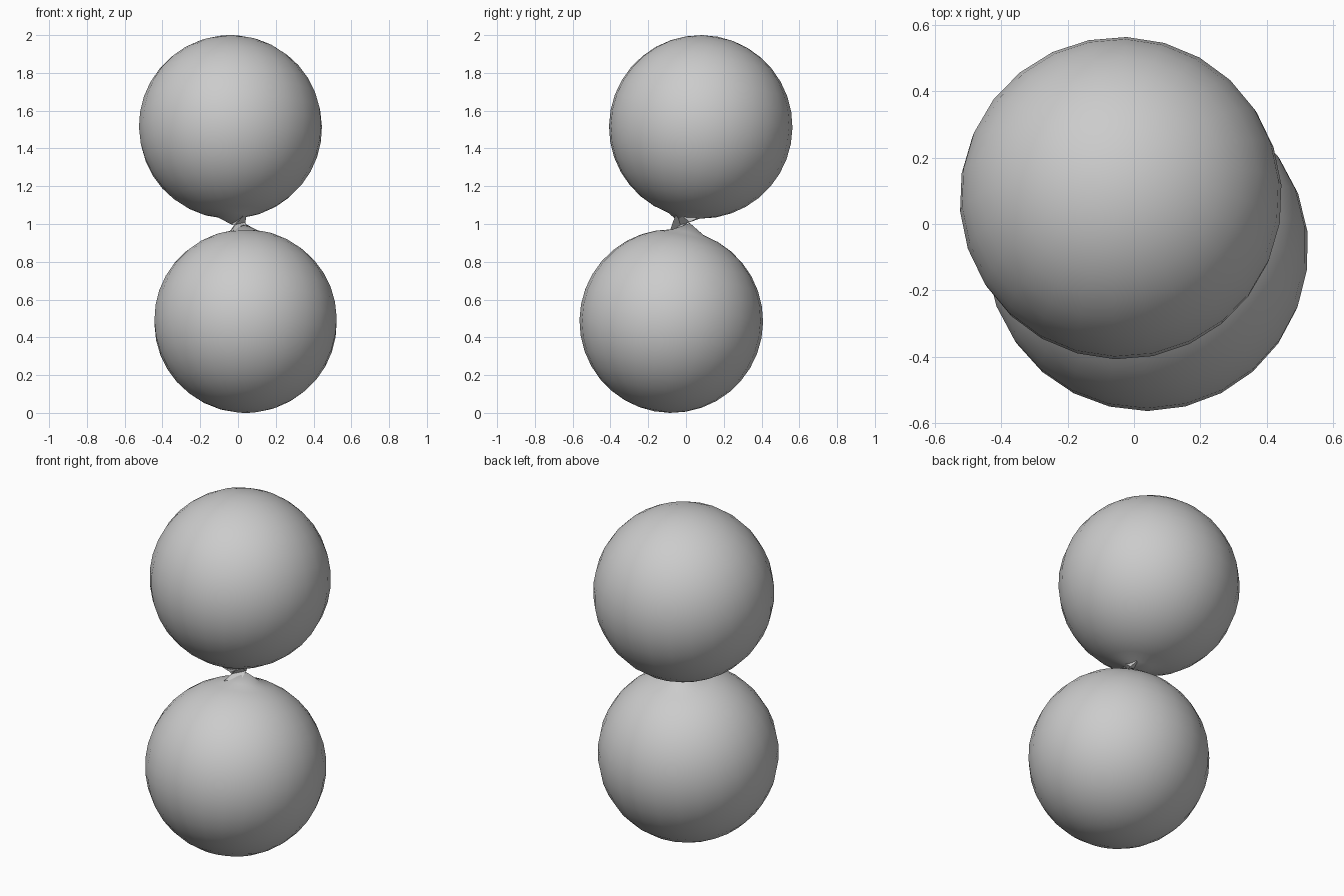
import bpy, bmesh, math
from mathutils import Vector

cube = bpy.data.objects.get("Cube")
if cube:
    bpy.data.objects.remove(cube, do_unlink=True)

grey = bpy.data.materials.new("light grey")
grey.use_nodes = True
grey.diffuse_color = (0.6, 0.6, 0.6, 1)
grey.node_tree.nodes["Principled BSDF"].inputs["Base Color"].default_value = (0.6, 0.6, 0.6, 1)


def add_object(name, bm, smooth):
    bmesh.ops.recalc_face_normals(bm, faces=bm.faces)
    mesh = bpy.data.meshes.new(name)
    bm.to_mesh(mesh)
    bm.free()
    mesh.materials.append(grey)
    for poly in mesh.polygons:
        poly.use_smooth = smooth
    obj = bpy.data.objects.new(name, mesh)
    bpy.context.collection.objects.link(obj)
    return obj


def ball(name, centre, tip):
    """Sphere whose pole is drawn out to a small point at the pinch."""
    centre, tip = Vector(centre), Vector(tip)
    bm = bmesh.new()
    bmesh.ops.create_uvsphere(bm, u_segments=26, v_segments=18, radius=1)
    turn = Vector((0, 0, 1)).rotation_difference(tip - centre)
    for v in bm.verts:
        pole = v.co.z > 0.999
        v.co = tip if pole else centre + (turn @ v.co) * 0.486
    return add_object(name, bm, True)


# Two balls, point-symmetric about the pinch
ball("upper_ball", (-0.040, 0.078, 1.514), (-0.03, -0.02, 0.995))
ball("lower_ball", (0.040, -0.078, 0.486), (0.03, 0.02, 1.005))

# Creased, twisted scrap of surface joining the balls
bm = bmesh.new()
points = [(0.045, -0.05, 1.065), (-0.07, -0.03, 1.03), (-0.05, -0.09, 0.95),
          (0.05, -0.07, 0.965), (0.04, 0.02, 1.01), (-0.02, -0.03, 0.995),
          (0.03, 0.06, 1.03)]
v = [bm.verts.new(p) for p in points]
for face in ((0, 1, 5), (0, 5, 2), (2, 5, 4), (2, 4, 3), (0, 4, 5), (1, 6, 4), (1, 4, 5), (0, 6, 4)):
    bm.faces.new([v[i] for i in face])
add_object("twisted_neck", bm, False)
